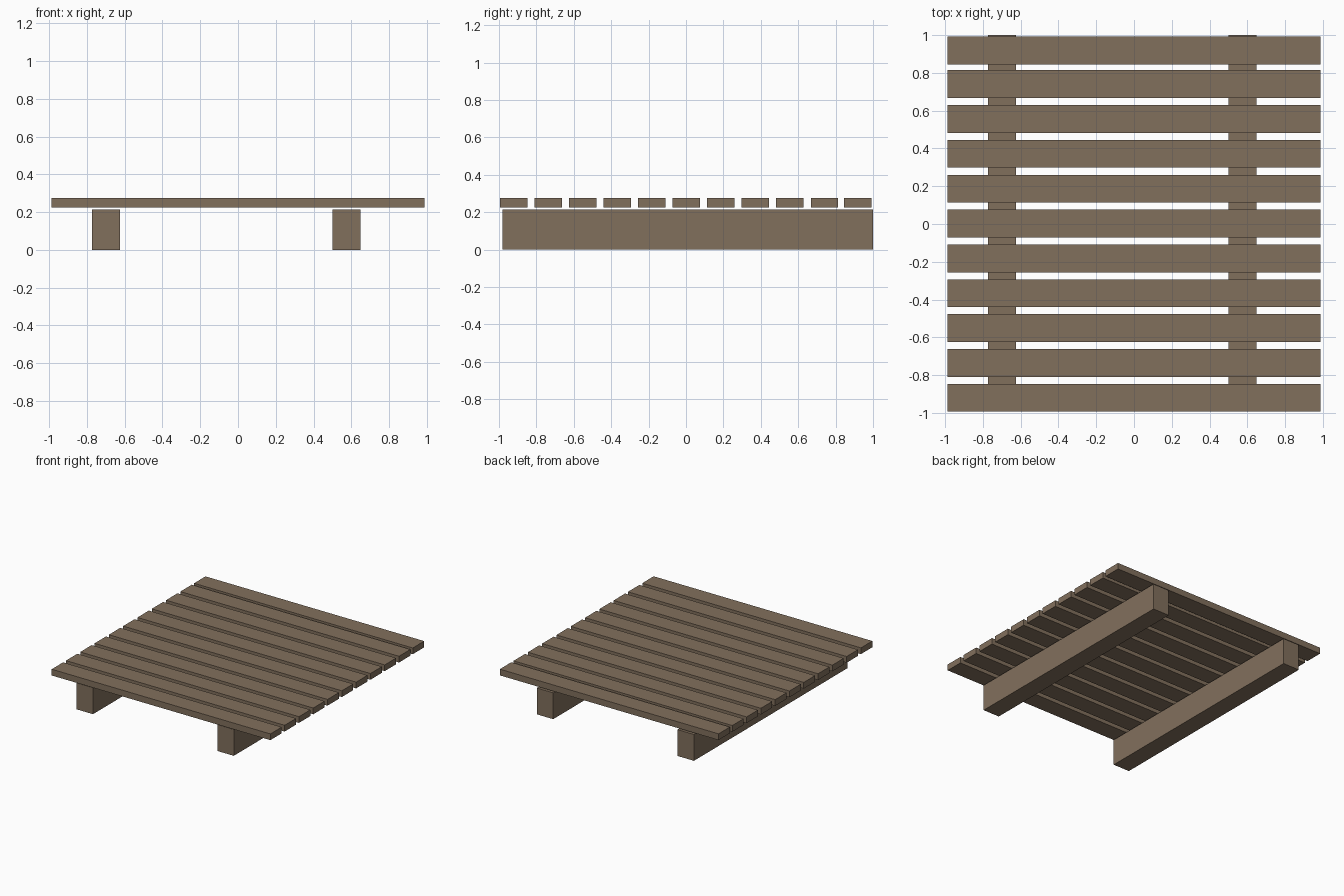
import bpy

if "Cube" in bpy.data.objects:
    bpy.data.objects.remove(bpy.data.objects["Cube"])

wood = bpy.data.materials.new("weathered brown wood")
wood.diffuse_color = (0.222, 0.160, 0.108, 1)
wood.use_nodes = True
wood.node_tree.nodes["Principled BSDF"].inputs["Base Color"].default_value = wood.diffuse_color


def box(name, x, y, z):
    """Axis-aligned box from (min, max) ranges."""
    bpy.ops.mesh.primitive_cube_add(size=1)
    ob = bpy.context.object
    ob.name = name
    for v in ob.data.vertices:
        v.co = [r[0] if c < 0 else r[1] for c, r in zip(v.co, (x, y, z))]
    ob.data.materials.append(wood)
    return ob


# two support beams running front to back
box("left_beam", (-0.772, -0.624), (-0.98, 1.0), (0, 0.215))
box("right_beam", (0.50, 0.648), (-0.98, 1.0), (0, 0.215))

# eleven deck slats, floating just above the beams
for i in range(11):
    yc = min(0.925 - 0.1845 * i, 0.918)
    box(f"slat_{i + 1}", (-0.988, 0.988), (yc - 0.0735, yc + 0.0735), (0.224, 0.275))
